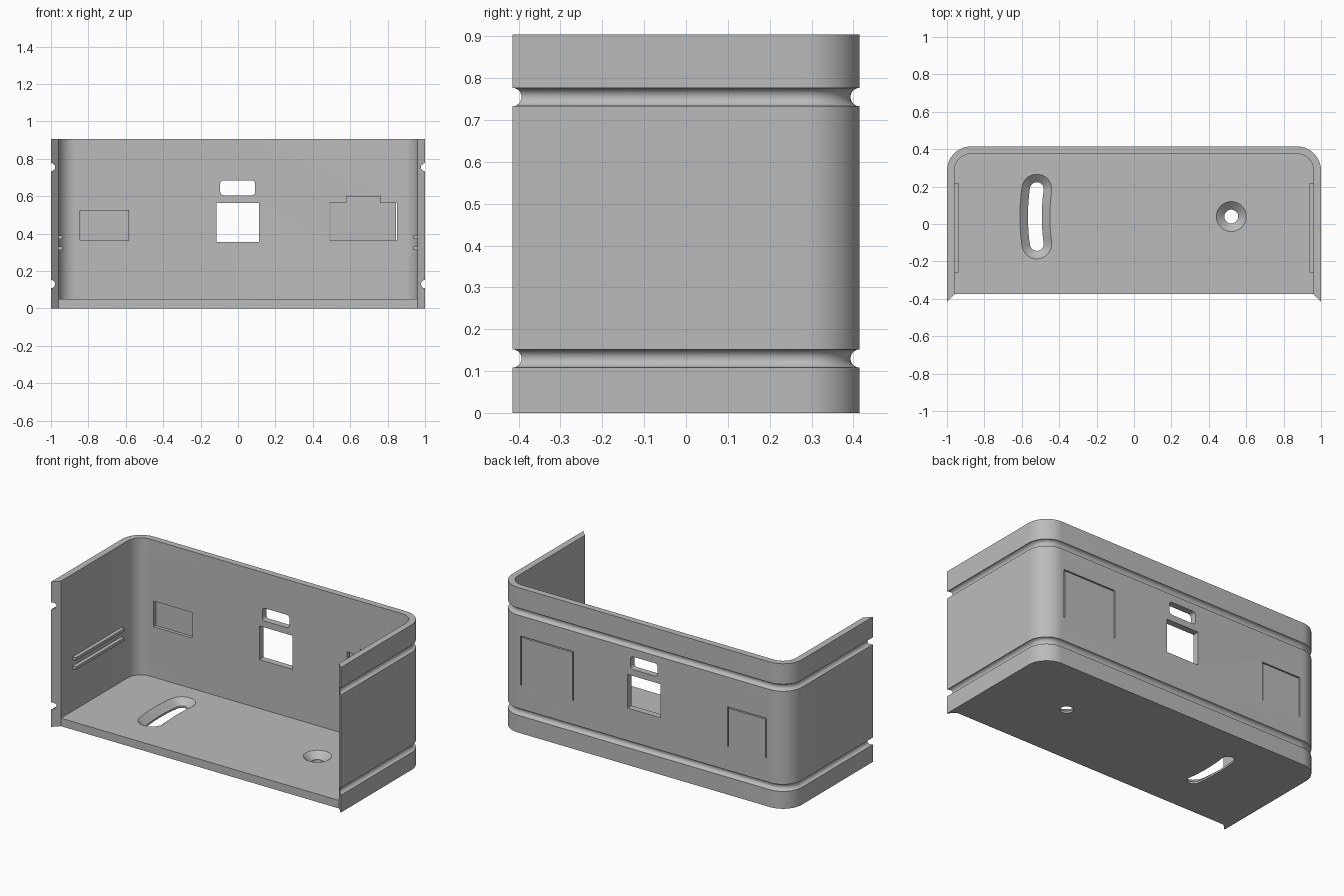
import bpy, bmesh
from math import sin, cos, pi

cube = bpy.data.objects.get("Cube")
if cube:
    bpy.data.objects.remove(cube, do_unlink=True)

# Main dimensions
W, D, H = 1.0, 0.415, 0.905
WALL, FLOOR, CORNER = 0.04, 0.05, 0.13

grey = bpy.data.materials.new("plain_grey")
grey.use_nodes = True
colour = (0.5, 0.5, 0.5, 1)
grey.diffuse_color = colour
grey.node_tree.nodes["Principled BSDF"].inputs["Base Color"].default_value = colour


def loft(name, rings):
    """Closed solid through equal-length rings of points."""
    bm = bmesh.new()
    loops = [[bm.verts.new(p) for p in ring] for ring in rings]
    n = len(loops[0])
    for a, b in zip(loops, loops[1:]):
        for i in range(n):
            j = (i + 1) % n
            bm.faces.new((a[i], a[j], b[j], b[i]))
    bm.faces.new(loops[0])
    bm.faces.new(loops[-1])
    bmesh.ops.recalc_face_normals(bm, faces=bm.faces)
    mesh = bpy.data.meshes.new(name)
    bm.to_mesh(mesh)
    bm.free()
    mesh.materials.append(grey)
    obj = bpy.data.objects.new(name, mesh)
    bpy.context.collection.objects.link(obj)
    return obj


def at(points, z):
    return [(x, y, z) for x, y in points]


def prism(name, points, z0, z1):
    return loft(name, [at(points, z0), at(points, z1)])


def box(name, x0, x1, y0, y1, z0, z1):
    return prism(name, [(x0, y0), (x1, y0), (x1, y1), (x0, y1)], z0, z1)


def outline(offset, front, steps=14):
    """U-shaped path round the sides and the rounded back corners."""
    r, cx, cy = CORNER + offset, W - CORNER, D - CORNER
    arc = [(r * cos(pi / 2 * i / steps), r * sin(pi / 2 * i / steps)) for i in range(steps + 1)]
    right = [(W + offset, front)] + [(cx + x, cy + y) for x, y in arc]
    return right + [(-x, y) for x, y in reversed(right)]


def slot(radius, centre=(0.52, 0.04), bend=1.05, half=0.14, steps=12):
    """Curved slot with round ends, swung about the pivot hole."""
    def polar(c, r, a):
        return (c[0] + r * cos(a), c[1] + r * sin(a))
    mid = [half * (2 * i / steps - 1) for i in range(1, steps)]
    cap = [pi * i / steps for i in range(steps + 1)]
    top, low = pi - half, pi + half
    pts = [polar(centre, bend + radius, pi + a) for a in mid]
    pts += [polar(polar(centre, bend, low), radius, low + a) for a in cap]
    pts += [polar(centre, bend - radius, pi - a) for a in mid]
    pts += [polar(polar(centre, bend, top), radius, top + pi + a) for a in cap]
    return pts


def circle(radius, n=40):
    return [(0.52 + radius * cos(2 * pi * i / n), 0.04 + radius * sin(2 * pi * i / n)) for i in range(n)]


def countersink(name, shape):
    steps = [(-0.1, 0.037), (0.012, 0.037), (FLOOR, 0.08), (0.1, 0.08)]
    return loft(name, [at(shape(r), z) for z, r in steps])


# Shell with mitred front ends
shell = prism("shell", outline(0, -D) + [(-W + WALL, WALL - D), (W - WALL, WALL - D)], 0, H)

cutters = [prism("cavity", outline(-WALL, -1), FLOOR, 1.2)]

# Round grooves running around the outside
R = 0.022
for z in (0.13, 0.755):
    angles = [2 * pi * i / 20 for i in range(20)]
    lines = [[(x, y, z + R * sin(a)) for x, y in outline(R * cos(a), -0.7)] for a in angles]
    cutters.append(loft("groove", list(zip(*lines))))

# Countersunk floor openings
cutters += [countersink("slot_cut", slot), countersink("hole_cut", circle)]

# Openings through the back wall, the upper one with rounded corners
cutters.append(box("window_cut", -0.115, 0.112, 0.3, 0.5, 0.355, 0.565))
r, rounded = 0.018, []
for k, (cx, cz) in enumerate([(0.074, 0.667), (-0.077, 0.667), (-0.077, 0.623), (0.074, 0.623)]):
    for i in range(6):
        a = pi / 2 * (k + i / 5)
        rounded.append((cx + r * cos(a), cz + r * sin(a)))
cutters.append(loft("upper_window_cut", [[(x, y, z) for x, z in rounded] for y in (0.3, 0.5)]))

# Flexible flaps: pocket inside, thin slits outside
SLIT = 0.007
for x0, x1, pocket_top, flap_top in ((-0.845, -0.58, 0.525, 0.547), (0.49, 0.85, 0.565, 0.607)):
    cutters.append(box("pocket_cut", x0, x1, 0.3, 0.395, 0.365, pocket_top))
    for sx in (x0 - 0.003, x1 - 0.004):
        cutters.append(box("side_slit", sx, sx + SLIT, 0.393, 0.5, 0.3, flap_top - 0.002))
    cutters.append(box("top_slit", x0 - 0.003, x1 + 0.003, 0.393, 0.5, flap_top - SLIT, flap_top))
cutters.append(box("tab_cut", 0.58, 0.76, 0.3, 0.394, 0.55, 0.604))

bpy.context.view_layer.objects.active = shell
for cutter in cutters:
    cutter.hide_render = True
    mod = shell.modifiers.new("cut", 'BOOLEAN')
    mod.operation, mod.solver, mod.object = 'DIFFERENCE', 'EXACT', cutter
    bpy.ops.object.modifier_apply(modifier=mod.name)
    bpy.data.objects.remove(cutter, do_unlink=True)

bpy.ops.object.select_all(action='DESELECT')
shell.select_set(True)
bpy.ops.object.shade_smooth_by_angle(angle=pi / 6)

# Guide rails on the inner side walls
for side, label in ((1, "left"), (-1, "right")):
    for z0, z1, level in ((0.313, 0.331, "lower"), (0.371, 0.389, "upper")):
        xs = sorted((side * 0.937, side * 0.965))
        box(f"{label}_{level}_rail", *xs, -0.26, 0.22, z0, z1)
